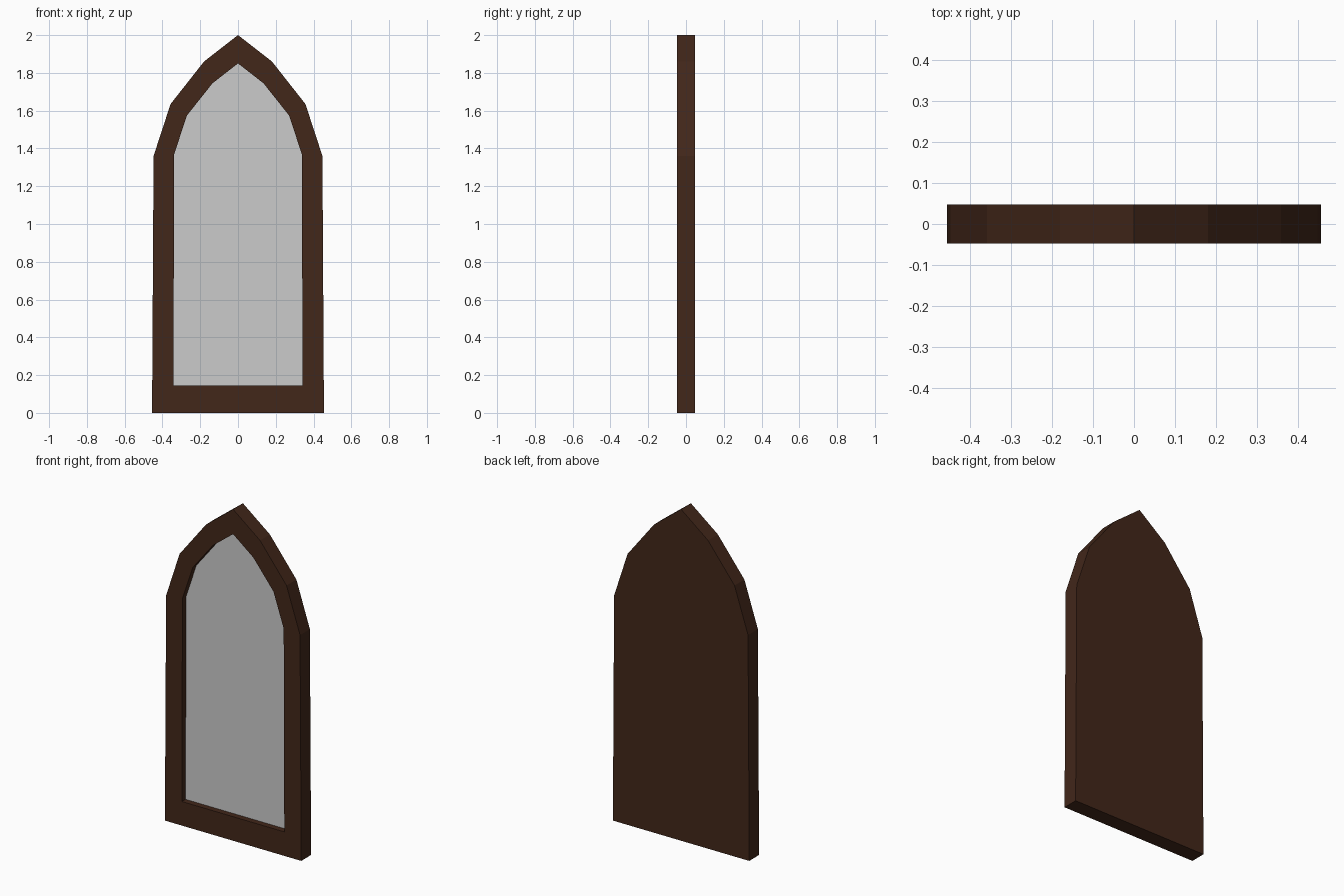
import bpy, bmesh

if "Cube" in bpy.data.objects:
    bpy.data.objects.remove(bpy.data.objects["Cube"])

HALF_DEPTH = 0.047
RECESS_Y = -0.012

# Right half of each pointed-arch outline, bottom to apex (x, z)
OUTER = [(0.455, 0.0), (0.447, 1.36), (0.357, 1.635), (0.18, 1.86), (0.0, 2.0)]
INNER = [(0.342, 0.145), (0.338, 1.37), (0.27, 1.575), (0.135, 1.745), (0.0, 1.85)]


def arch(half):
    """Mirror a half outline into a closed loop."""
    return half + [(-x, z) for x, z in reversed(half[:-1])]


def ring(bm, outline, y):
    return [bm.verts.new((x, y, z)) for x, z in outline]


def bridge(bm, a, b):
    for i in range(len(a)):
        j = (i + 1) % len(a)
        bm.faces.new((a[i], a[j], b[j], b[i]))


def finish(bm, name, colour=None):
    mesh = bpy.data.meshes.new(name)
    bm.to_mesh(mesh)
    bm.free()
    obj = bpy.data.objects.new(name, mesh)
    bpy.context.collection.objects.link(obj)
    if colour:
        mat = bpy.data.materials.new(name + "_colour")
        mat.diffuse_color = colour
        mat.use_nodes = True
        mat.node_tree.nodes["Principled BSDF"].inputs["Base Color"].default_value = mat.diffuse_color
        mesh.materials.append(mat)
    return obj


# Wooden frame: back panel, outer edge, front border and recess walls
bm = bmesh.new()
back = ring(bm, arch(OUTER), HALF_DEPTH)
front = ring(bm, arch(OUTER), -HALF_DEPTH)
lip = ring(bm, arch(INNER), -HALF_DEPTH)
floor = ring(bm, arch(INNER), RECESS_Y)
bm.faces.new(list(reversed(back)))
bridge(bm, back, front)
bridge(bm, front, lip)
bridge(bm, lip, floor)
finish(bm, "frame", (0.054, 0.02, 0.01, 1.0))

# Pane set at the bottom of the recess
bm = bmesh.new()
bm.faces.new(ring(bm, arch(INNER), RECESS_Y))
finish(bm, "glass_pane")
